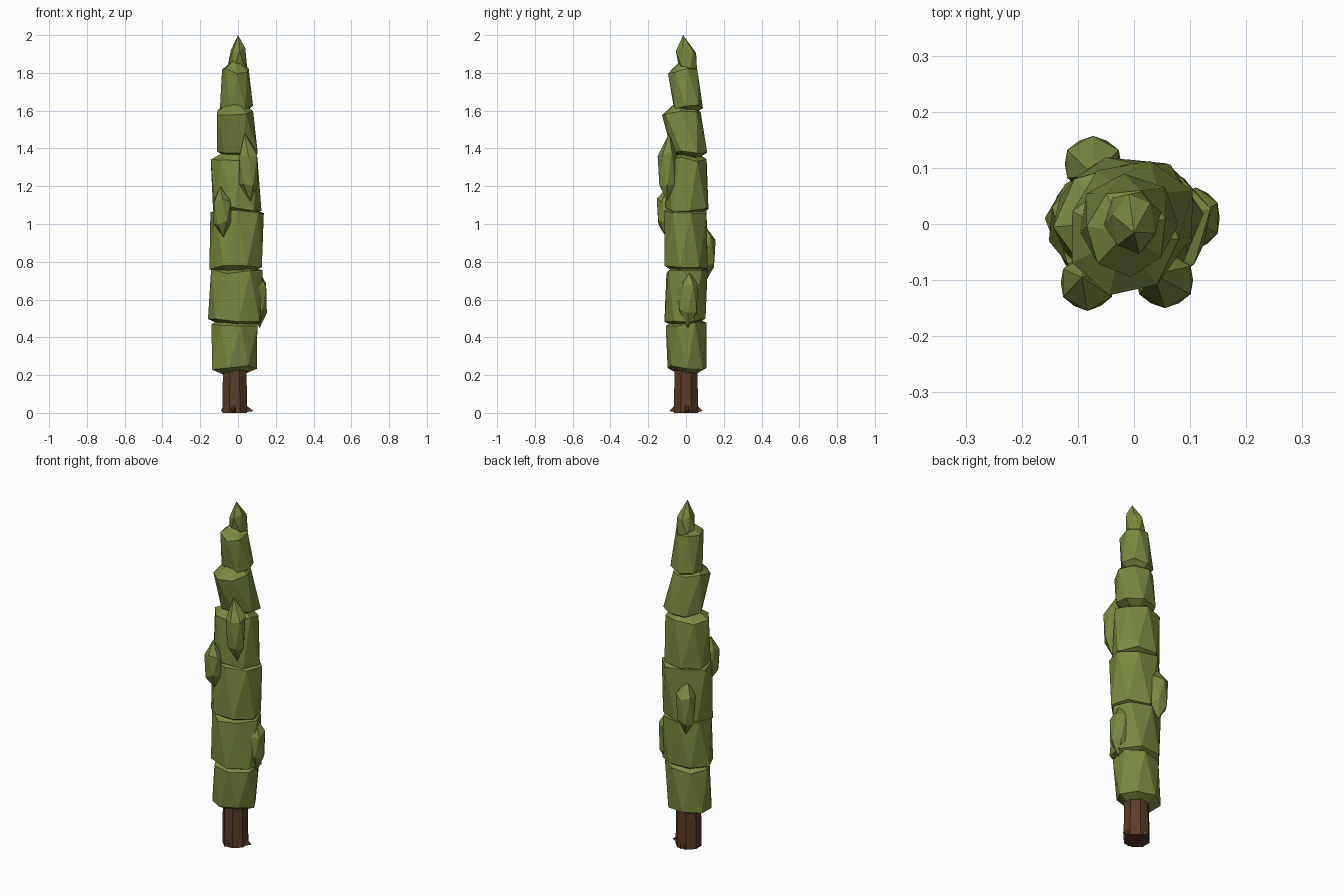
import bpy, bmesh, math, random

if "Cube" in bpy.data.objects:
    bpy.data.objects.remove(bpy.data.objects["Cube"])

random.seed(4)

def material(name, rgb):
    m = bpy.data.materials.new(name)
    m.diffuse_color = (*rgb, 1)
    m.use_nodes = True
    m.node_tree.nodes["Principled BSDF"].inputs["Base Color"].default_value = m.diffuse_color
    return m

GREEN = material("foliage green", (0.19, 0.25, 0.05))
BROWN = material("bark brown", (0.10, 0.045, 0.02))

def ring(z, x0, x1, y0, y1, sides, turn, jitter=0.0):
    """Loop of points inside the given x and y extents, z slightly uneven."""
    pts = []
    for i in range(sides):
        a = 2 * math.pi * (i + turn) / sides
        pts.append(((x0 + x1) / 2 + (x1 - x0) / 2 * math.cos(a),
                    (y0 + y1) / 2 + (y1 - y0) / 2 * math.sin(a),
                    z + random.uniform(-jitter, jitter)))
    return pts

def loft(name, bottom, rings, top, mat, twisted=True):
    """Closed faceted body: bottom point, rings (each half a step on), top point."""
    bm = bmesh.new()
    lo, hi = bm.verts.new(bottom), bm.verts.new(top)
    loops = [[bm.verts.new(p) for p in r] for r in rings]
    n = len(loops[0])
    for i in range(n):
        j = (i + 1) % n
        bm.faces.new((lo, loops[0][j], loops[0][i]))
        bm.faces.new((hi, loops[-1][i], loops[-1][j]))
        for a, b in zip(loops, loops[1:]):
            if twisted:
                bm.faces.new((a[i], a[j], b[i]))
                bm.faces.new((a[j], b[j], b[i]))
            else:
                bm.faces.new((a[i], a[j], b[j], b[i]))
    bmesh.ops.recalc_face_normals(bm, faces=bm.faces)
    me = bpy.data.meshes.new(name)
    bm.to_mesh(me)
    bm.free()
    me.materials.append(mat)
    ob = bpy.data.objects.new(name, me)
    bpy.context.collection.objects.link(ob)
    return ob

# Foliage tiers: lower ring (z, x range, y range), upper ring, top height
TIERS = [
    ((0.24, -0.15, 0.10, -0.10, 0.11), (0.47, -0.14, 0.115, -0.11, 0.11), 0.53),
    ((0.49, -0.16, 0.135, -0.115, 0.11), (0.75, -0.15, 0.13, -0.11, 0.115), 0.80),
    ((0.77, -0.155, 0.13, -0.125, 0.115), (1.06, -0.15, 0.14, -0.115, 0.12), 1.11),
    ((1.08, -0.14, 0.125, -0.11, 0.125), (1.34, -0.145, 0.11, -0.10, 0.11), 1.41),
    ((1.38, -0.11, 0.115, -0.075, 0.115), (1.59, -0.12, 0.08, -0.13, 0.08), 1.67),
    ((1.62, -0.10, 0.08, -0.07, 0.09), (1.81, -0.085, 0.06, -0.095, 0.065), 1.88),
    ((1.83, -0.055, 0.05, -0.04, 0.06), (1.92, -0.04, 0.04, -0.055, 0.055), 2.0),
]
for k, (low, high, ztop) in enumerate(TIERS):
    n = 7 if k < 6 else 6
    turn = 0.37 * k
    cx, cy = (low[1] + low[2]) / 2, (low[3] + low[4]) / 2
    tx, ty = (high[1] + high[2]) / 2, (high[3] + high[4]) / 2
    loft(f"foliage_tier_{k + 1}", (cx, cy, low[0] - 0.06),
         [ring(*low, n, turn, 0.012), ring(*high, n, turn + 0.5, 0.015)],
         (0 if k == 6 else tx, -0.015 if k == 6 else ty, ztop), GREEN)

# Side tufts: x, y, bottom z, top z, half widths, lean of the tip
TUFTS = [
    (0.055, -0.10, 1.12, 1.48, 0.053, 0.05, -0.02, 0.01),
    (-0.083, -0.105, 0.93, 1.20, 0.05, 0.05, -0.01, 0.01),
    (0.110, 0.01, 0.45, 0.77, 0.045, 0.055, -0.01, 0.0),
    (-0.073, 0.107, 0.70, 1.01, 0.053, 0.05, 0.0, -0.02),
]
for k, (x, y, z0, z1, rx, ry, lx, ly) in enumerate(TUFTS):
    h = z1 - z0
    rings = [ring(z0 + f * h, x - rx * s, x + rx * s, y - ry * s, y + ry * s, 6, t, 0.015)
             for f, s, t in ((0.27, 0.95, 0.0), (0.7, 1.0, 0.5))]
    loft(f"foliage_tuft_{k + 1}", (x - lx / 2, y, z0), rings, (x + lx, y + ly, z1), GREEN)

# Trunk
loft("trunk", (-0.017, 0, 0),
     [ring(0, -0.088, 0.054, -0.07, 0.07, 8, 0.5),
      ring(0.24, -0.085, 0.05, -0.065, 0.065, 8, 0.5)],
     (-0.017, 0, 0.24), BROWN, twisted=False)

# Small root spurs at the foot of the trunk
for k, deg in enumerate((5, 95, 185, 262)):
    a = math.radians(deg)
    c, s = math.cos(a), math.sin(a)
    base = []
    for w, z in ((-0.016, 0.004), (0.016, 0.004), (0.012, 0.04), (-0.012, 0.04)):
        base.append((-0.017 + 0.058 * c - w * s, 0.058 * s + w * c, z))
    reach = 0.10 if k == 0 else 0.09 if k != 2 else 0.075
    loft(f"root_{k + 1}", (-0.017 + 0.04 * c, 0.04 * s, 0.02), [base],
         (-0.017 + reach * c, reach * s, 0.01), BROWN)
